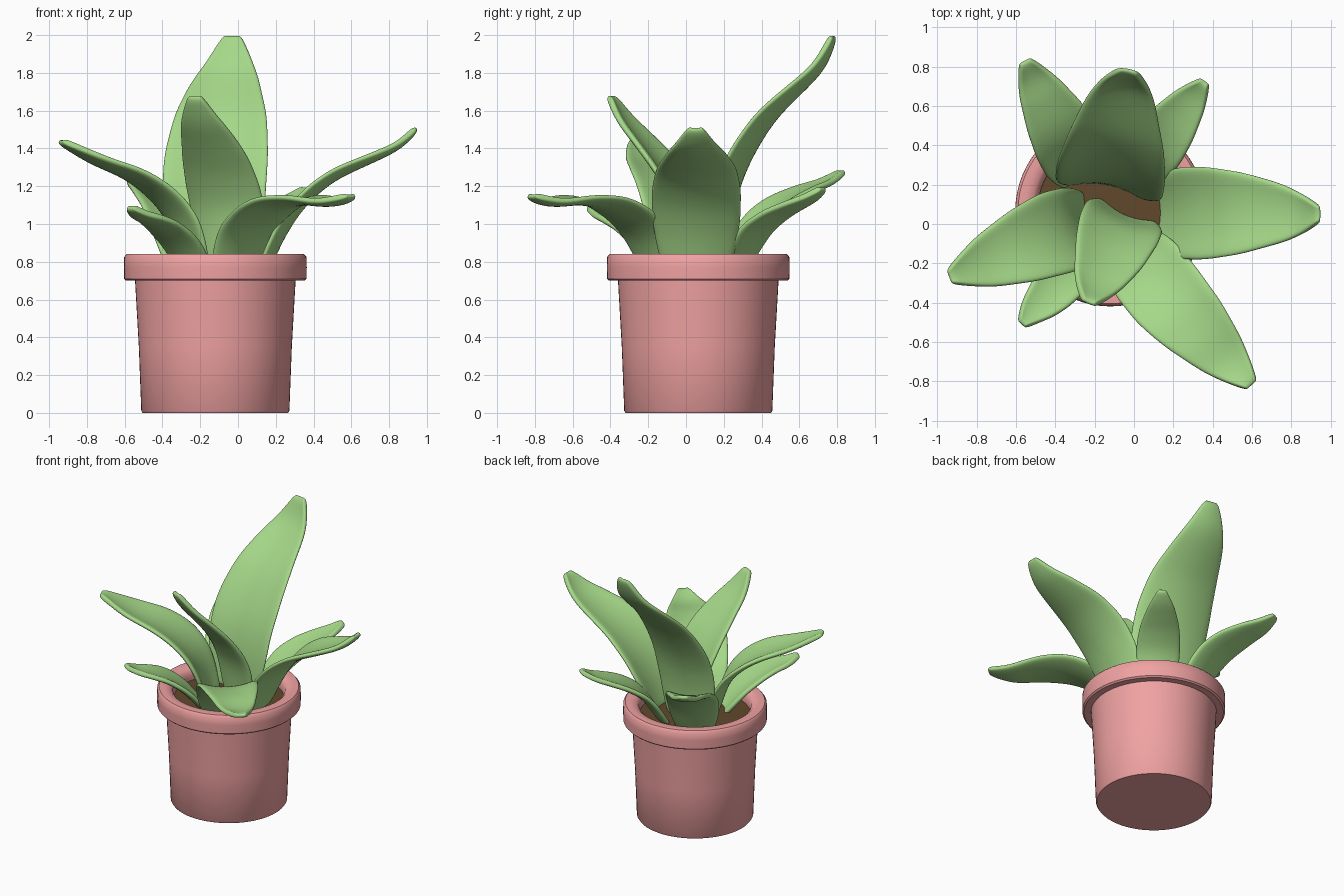
import bpy, bmesh, math
from mathutils import Vector

if "Cube" in bpy.data.objects:
    bpy.data.objects.remove(bpy.data.objects["Cube"])

POT_X, POT_Y = -0.12, 0.065


def material(name, rgb):
    m = bpy.data.materials.new(name)
    m.diffuse_color = (*rgb, 1)
    m.use_nodes = True
    m.node_tree.nodes["Principled BSDF"].inputs["Base Color"].default_value = m.diffuse_color
    return m


PINK = material("pink_clay", (0.87, 0.36, 0.36))
GREEN = material("leaf_green", (0.38, 0.69, 0.25))
BROWN = material("soil_brown", (0.12, 0.065, 0.025))


def finish(name, bm, mat):
    bmesh.ops.recalc_face_normals(bm, faces=bm.faces)
    me = bpy.data.meshes.new(name)
    bm.to_mesh(me)
    bm.free()
    me.materials.append(mat)
    ob = bpy.data.objects.new(name, me)
    bpy.context.collection.objects.link(ob)
    bpy.context.view_layer.objects.active = ob
    bpy.ops.object.select_all(action='DESELECT')
    ob.select_set(True)
    return ob


def lathe(name, profile, mat, steps=64):
    bm = bmesh.new()
    vs = [bm.verts.new((r, 0, z)) for r, z in profile]
    es = [bm.edges.new(p) for p in zip(vs, vs[1:])]
    bmesh.ops.spin(bm, geom=vs + es, cent=(0, 0, 0), axis=(0, 0, 1),
                   angle=math.tau, steps=steps)
    bmesh.ops.remove_doubles(bm, verts=bm.verts, dist=1e-4)
    ob = finish(name, bm, mat)
    ob.location = (POT_X, POT_Y, 0)
    bpy.ops.object.shade_smooth_by_angle(angle=math.radians(40))
    return ob


# Pot with thick rounded rim, and soil inside
lathe("pot", [(0, 0), (0.385, 0), (0.392, 0.01), (0.405, 0.35), (0.425, 0.70),
              (0.472, 0.70), (0.483, 0.71), (0.484, 0.77), (0.483, 0.825),
              (0.470, 0.84), (0.435, 0.842), (0.40, 0.835), (0.378, 0.815),
              (0.37, 0.78), (0.37, 0.70), (0, 0.70)], PINK)
lathe("soil", [(0, 0.77), (0.375, 0.755)], BROWN)

# Leaf outline: (position along the leaf, share of full width)
OUTLINE = [(0, 0.72), (0.12, 0.88), (0.25, 0.98), (0.42, 1.0), (0.6, 0.89),
           (0.8, 0.63), (0.92, 0.38), (1, 0.16)]


def width_at(t):
    for (a, wa), (b, wb) in zip(OUTLINE, OUTLINE[1:]):
        if t <= b:
            return wa + (wb - wa) * (t - a) / (b - a)
    return OUTLINE[-1][1]


def spine(points, n):
    """Smooth path through the points, evenly spaced."""
    p = [Vector(q) for q in points]
    p = [2 * p[0] - p[1]] + p + [2 * p[-1] - p[-2]]
    fine = []
    for a, b, c, d in zip(p, p[1:], p[2:], p[3:]):
        for k in range(20):
            t = k / 20
            fine.append(0.5 * (2 * b + (c - a) * t + (2 * a - 5 * b + 4 * c - d) * t**2
                               + (3 * b - a - 3 * c + d) * t**3))
    fine.append(p[-2])
    dist = [0]
    for a, b in zip(fine, fine[1:]):
        dist.append(dist[-1] + (b - a).length)
    out, j = [], 0
    for i in range(n + 1):
        s = dist[-1] * i / n
        while j < len(fine) - 2 and dist[j + 1] < s:
            j += 1
        out.append(fine[j].lerp(fine[j + 1], (s - dist[j]) / (dist[j + 1] - dist[j])))
    return out


def leaf(name, width, points, n=16, cols=6):
    path = spine(points, n)
    ahead = path[-1] - path[0]
    side = Vector((-ahead.y, ahead.x, 0)).normalized()
    bm = bmesh.new()
    rows = []
    for i, c in enumerate(path):
        t = i / n
        tangent = (path[min(i + 1, n)] - path[max(i - 1, 0)]).normalized()
        up = tangent.cross(side).normalized()
        half = width_at(t) * width / 2
        row = []
        for k in range(cols + 1):
            u = 2 * k / cols - 1
            cup = half * (0.24 - 0.1 * t) * (u * u - 0.5)
            row.append(bm.verts.new(c + side * u * half + up * cup))
        rows.append(row)
    for a, b in zip(rows, rows[1:]):
        for k in range(cols):
            bm.faces.new((a[k], a[k + 1], b[k + 1], b[k]))
    ob = finish(name, bm, GREEN)
    sol = ob.modifiers.new("thickness", 'SOLIDIFY')
    sol.thickness, sol.offset = 0.035, 0
    sub = ob.modifiers.new("smooth", 'SUBSURF')
    sub.levels = sub.render_levels = 2
    bpy.ops.object.shade_smooth()


# Leaves, each given by its full width and centre line from soil to tip
leaf("back_tall_leaf", 0.57, [(-0.14, 0.19, 0.74), (-0.125, 0.2, 1.05), (-0.115, 0.27, 1.3),
     (-0.09, 0.42, 1.55), (-0.07, 0.58, 1.71), (-0.045, 0.71, 1.84), (-0.03, 0.78, 2.0)])
leaf("right_leaf", 0.48, [(0.12, 0.055, 0.74), (0.22, 0.055, 0.96), (0.34, 0.055, 1.13),
     (0.5, 0.055, 1.26), (0.7, 0.055, 1.35), (0.85, 0.05, 1.42), (0.945, 0.05, 1.51)])
leaf("front_right_leaf", 0.42, [(-0.02, -0.13, 0.74), (0.06, -0.23, 0.96), (0.2, -0.4, 1.10),
     (0.35, -0.56, 1.13), (0.49, -0.71, 1.115), (0.6, -0.82, 1.15)])
leaf("front_upright_leaf", 0.43, [(-0.04, 0.05, 0.74), (-0.06, 0.01, 1.05), (-0.1, -0.08, 1.25),
     (-0.15, -0.21, 1.42), (-0.2, -0.32, 1.55), (-0.23, -0.4, 1.68)])
leaf("left_leaf", 0.44, [(-0.22, 0.01, 0.74), (-0.3, -0.02, 1.0), (-0.41, -0.05, 1.15),
     (-0.56, -0.11, 1.26), (-0.75, -0.19, 1.34), (-0.94, -0.27, 1.44)])
leaf("back_left_leaf", 0.36, [(-0.25, 0.25, 0.74), (-0.31, 0.36, 0.97), (-0.37, 0.48, 1.1),
     (-0.45, 0.63, 1.18), (-0.51, 0.74, 1.22), (-0.555, 0.83, 1.28)])
leaf("back_right_leaf", 0.30, [(0.01, 0.25, 0.74), (0.09, 0.36, 0.94), (0.17, 0.47, 1.04),
     (0.25, 0.58, 1.10), (0.31, 0.66, 1.14), (0.36, 0.725, 1.19)])
leaf("front_left_leaf", 0.28, [(-0.22, -0.11, 0.74), (-0.3, -0.2, 0.88), (-0.38, -0.29, 0.97),
     (-0.45, -0.38, 1.02), (-0.52, -0.45, 1.05), (-0.57, -0.51, 1.09)])
